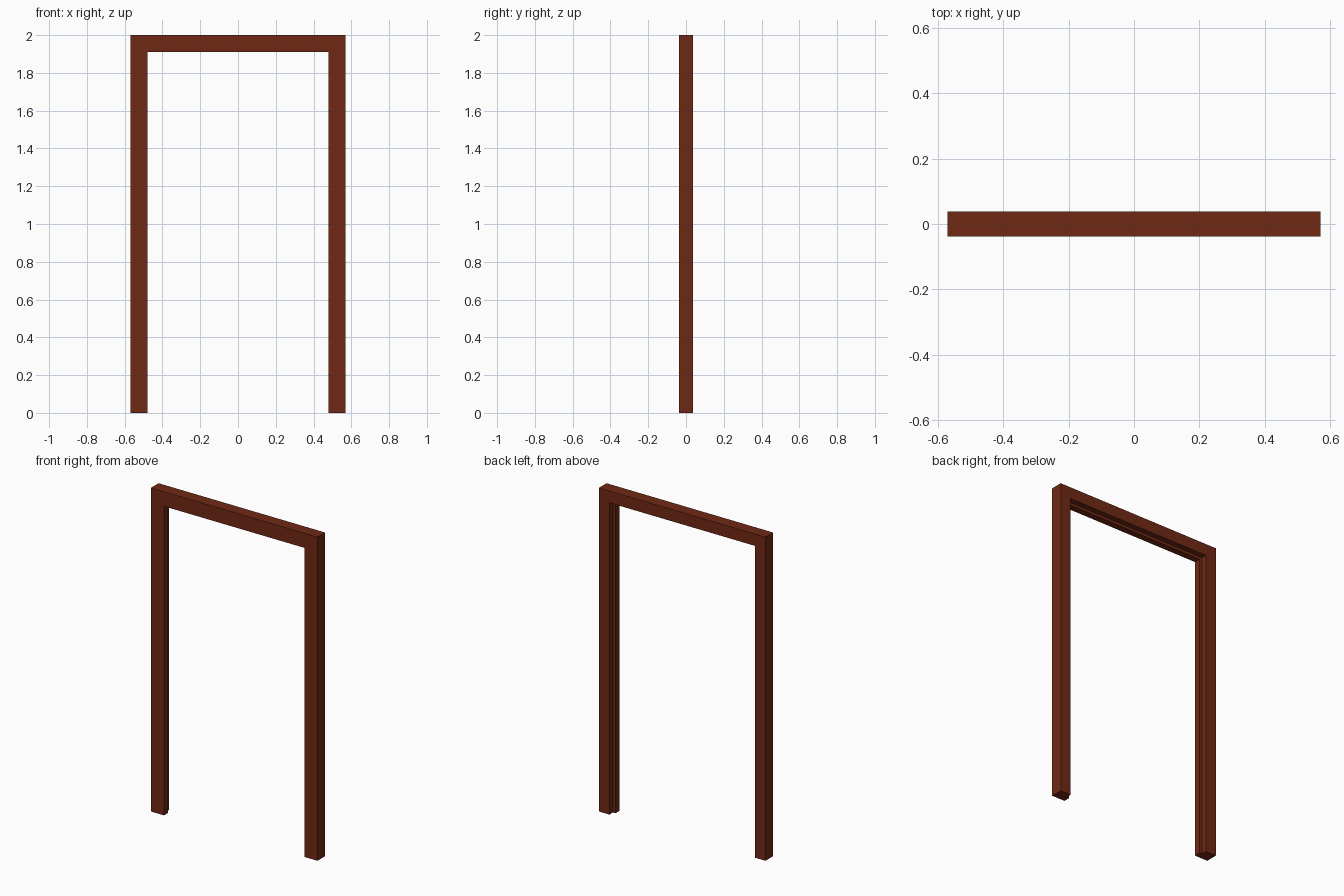
import bpy, bmesh

if "Cube" in bpy.data.objects:
    bpy.data.objects.remove(bpy.data.objects["Cube"])

# Outline and rebated cross-section of the frame
W, H = 0.57, 2.0
# (inset from the outer edge, y): full-width front stop, narrower rebate behind
PROFILE = [(0, -0.0375), (0.09, -0.0375), (0.09, 0.003),
           (0.073, 0.003), (0.073, 0.0375), (0, 0.0375)]


def material(name, color):
    m = bpy.data.materials.new(name)
    m.diffuse_color = color
    m.use_nodes = True
    m.node_tree.nodes["Principled BSDF"].inputs["Base Color"].default_value = m.diffuse_color
    return m


# Sweep the profile up one post, across the head and down the other, mitred
bm = bmesh.new()
rings = []
for side, top in ((-1, False), (-1, True), (1, True), (1, False)):
    rings.append([bm.verts.new((side * (W - d), y, H - d if top else 0))
                  for d, y in PROFILE])
n = len(PROFILE)
for a, b in zip(rings, rings[1:]):
    for i in range(n):
        j = (i + 1) % n
        bm.faces.new((a[i], a[j], b[j], b[i]))

# Feet of both posts
bm.faces.new(rings[0])
bm.faces.new(rings[-1])
bmesh.ops.recalc_face_normals(bm, faces=bm.faces)

mesh = bpy.data.meshes.new("door_frame")
bm.to_mesh(mesh)
bm.free()
frame = bpy.data.objects.new("door_frame", mesh)
frame.data.materials.append(material("red_brown_wood", (0.16, 0.022, 0.007, 1)))
bpy.context.collection.objects.link(frame)
